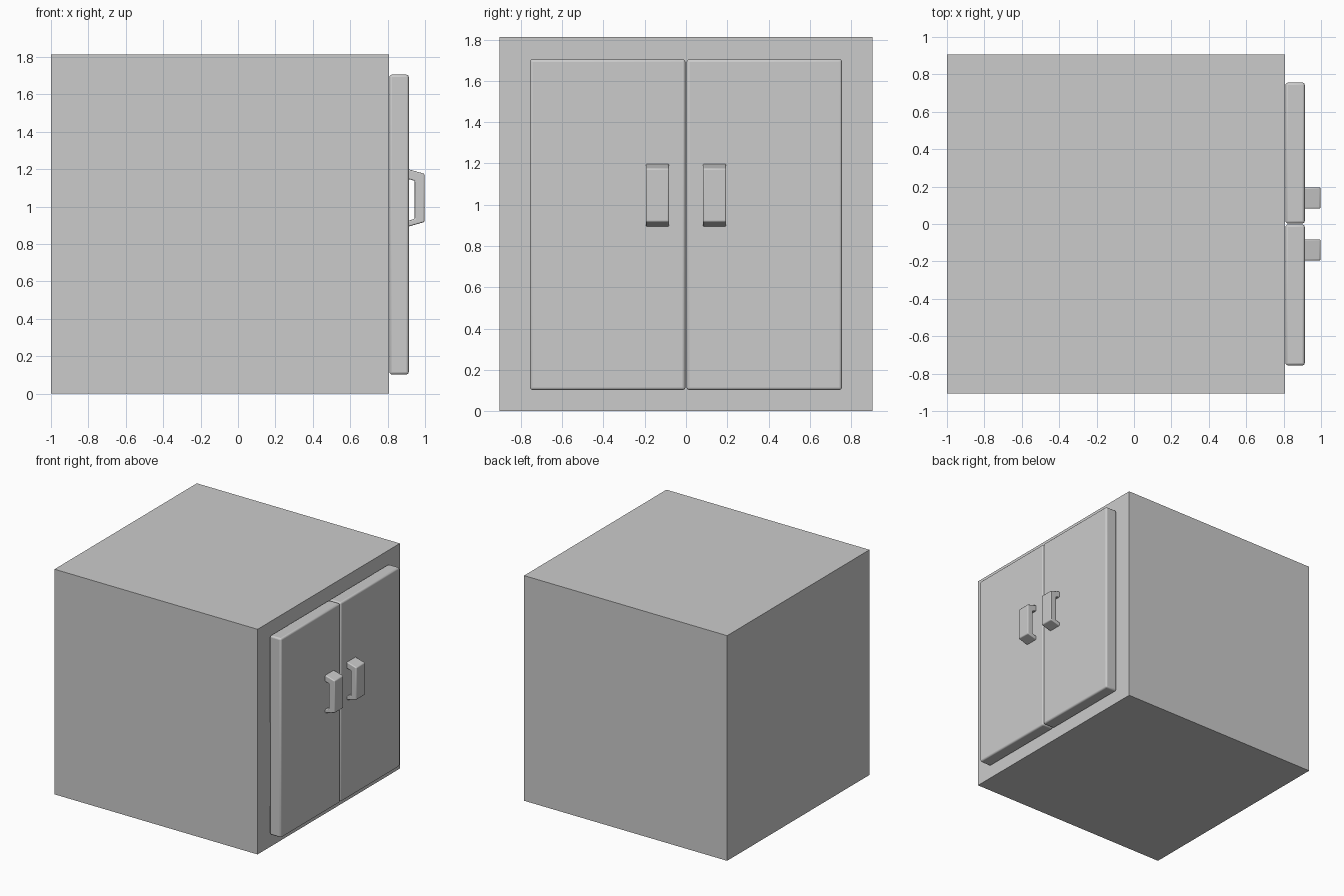
import bpy, bmesh, math

if "Cube" in bpy.data.objects:
    bpy.data.objects.remove(bpy.data.objects["Cube"])


def finish(name, bm, bevel=0.0):
    """Turn a bmesh into a named object, with an optional rounded edge."""
    bmesh.ops.recalc_face_normals(bm, faces=bm.faces)
    mesh = bpy.data.meshes.new(name)
    bm.to_mesh(mesh)
    bm.free()
    ob = bpy.data.objects.new(name, mesh)
    bpy.context.collection.objects.link(ob)
    if bevel:
        mod = ob.modifiers.new("rounded_edges", 'BEVEL')
        mod.width = bevel
        mod.segments = 3
        mod.limit_method = 'ANGLE'
        mod.angle_limit = math.radians(40)
        bpy.ops.object.select_all(action='DESELECT')
        bpy.context.view_layer.objects.active = ob
        ob.select_set(True)
        bpy.ops.object.shade_smooth_by_angle(angle=math.radians(35))
    return ob


def box(name, lo, hi, bevel=0.0):
    bm = bmesh.new()
    bmesh.ops.create_cube(bm, size=1)
    for v in bm.verts:
        v.co = [(a + b) / 2 + c * (b - a) for a, b, c in zip(lo, hi, v.co)]
    return finish(name, bm, bevel)


def extrude_profile(name, points, y0, y1, bevel):
    """Extrude an (x, z) outline along y."""
    bm = bmesh.new()
    face = bm.faces.new([bm.verts.new((x, y0, z)) for x, z in points])
    ext = bmesh.ops.extrude_face_region(bm, geom=[face])["geom"]
    moved = [g for g in ext if isinstance(g, bmesh.types.BMVert)]
    bmesh.ops.translate(bm, verts=moved, vec=(0, y1 - y0, 0))
    return finish(name, bm, bevel)


# Cabinet body
box("cabinet_body", (-1, -0.905, 0), (0.808, 0.905, 1.812))

# Pull handle outline: outer bracket, then the finger opening
pull = [(0.908, 1.2), (0.997, 1.175), (0.997, 0.917), (0.908, 0.892),
        (0.908, 0.923), (0.945, 0.934), (0.945, 1.137), (0.908, 1.148)]

# Doors and handles on both sides of the centre line
for side, s in (("left", -1), ("right", 1)):
    ya, yb = sorted((s * 0.003, s * 0.756))
    box(side + "_door", (0.81, ya, 0.102), (0.913, yb, 1.705), 0.013)
    ya, yb = sorted((s * 0.082, s * 0.195))
    extrude_profile(side + "_handle", pull, ya, yb, 0.007)
